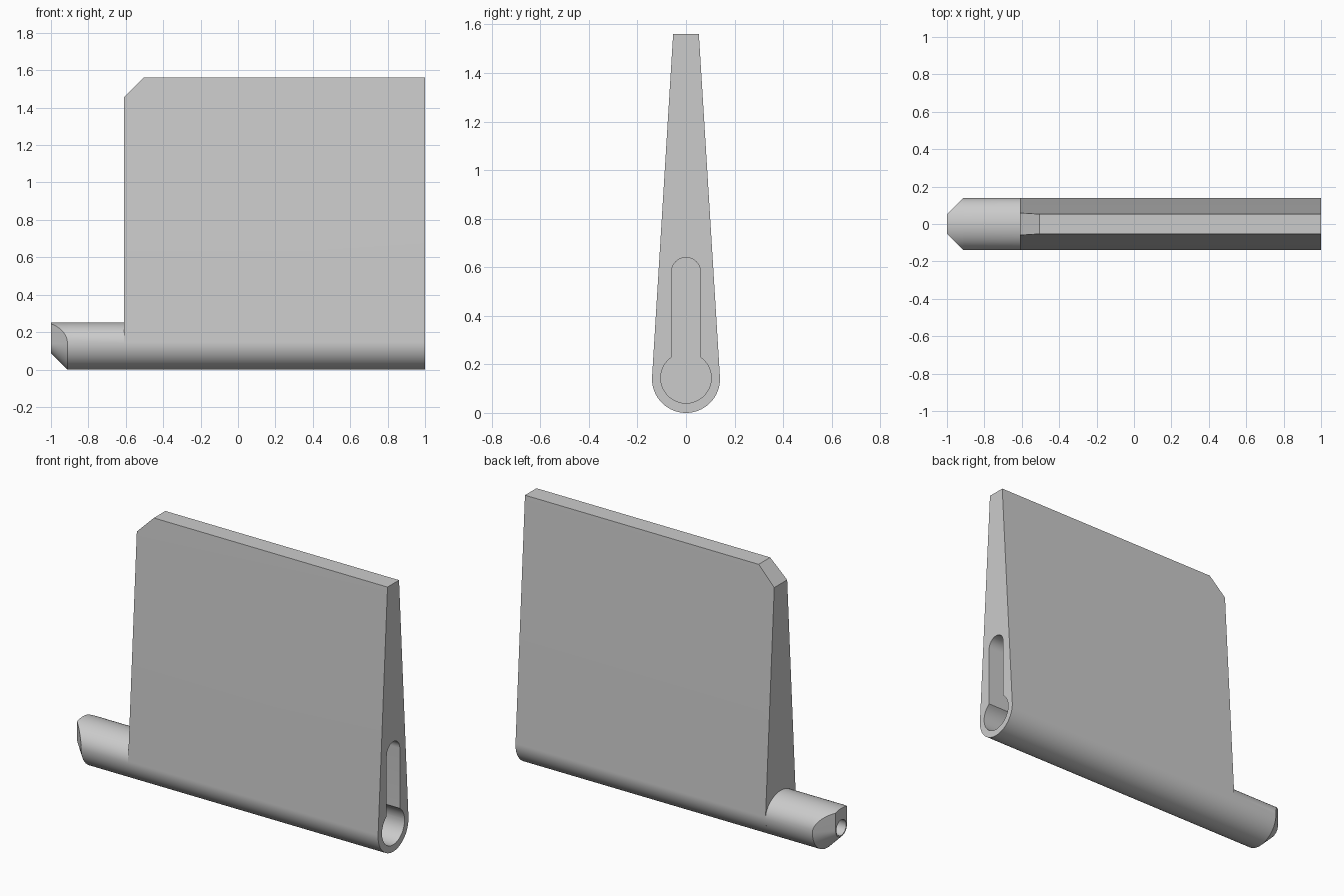
import bpy, bmesh, math
from mathutils import Vector

if "Cube" in bpy.data.objects:
    bpy.data.objects.remove(bpy.data.objects["Cube"])

R = 0.14            # radius of the rounded lower edge
TOP = 1.56
X0, X1 = -0.61, 1.0  # blade ends
grey = bpy.data.materials.new("light grey")
grey.diffuse_color = (0.6, 0.6, 0.6, 1)
grey.use_nodes = True
grey.node_tree.nodes["Principled BSDF"].inputs["Base Color"].default_value = grey.diffuse_color


def arc(r, cz, a0, a1, n):
    """Points (y, z) on an arc, angles in degrees."""
    return [(r * math.cos(math.radians(a0 + (a1 - a0) * i / n)),
             cz + r * math.sin(math.radians(a0 + (a1 - a0) * i / n))) for i in range(n + 1)]


def make_object(name, bm):
    bmesh.ops.recalc_face_normals(bm, faces=bm.faces[:])
    mesh = bpy.data.meshes.new(name)
    bm.to_mesh(mesh)
    bm.free()
    mesh.materials.append(grey)
    ob = bpy.data.objects.new(name, mesh)
    bpy.context.collection.objects.link(ob)
    return ob


def loft(rings):
    """Closed solid through (x, profile) rings with equal point counts."""
    bm = bmesh.new()
    vs = [[bm.verts.new((x, y, z)) for y, z in prof] for x, prof in rings]
    n = len(vs[0])
    for a, b in zip(vs, vs[1:]):
        for i in range(n):
            j = (i + 1) % n
            bm.faces.new((a[i], a[j], b[j], b[i]))
    bm.faces.new(vs[0])
    bm.faces.new(vs[-1])
    bmesh.ops.remove_doubles(bm, verts=bm.verts[:], dist=1e-5)
    return bm


def activate(ob):
    bpy.ops.object.select_all(action='DESELECT')
    ob.select_set(True)
    bpy.context.view_layer.objects.active = ob


def cut(ob, cutter):
    cutter.hide_render = True
    activate(ob)
    mod = ob.modifiers.new("cut", 'BOOLEAN')
    mod.operation, mod.solver, mod.object = 'DIFFERENCE', 'EXACT', cutter
    bpy.ops.object.modifier_apply(modifier=mod.name)
    bpy.data.objects.remove(cutter)


def smooth(ob):
    activate(ob)
    bpy.ops.object.shade_smooth_by_angle(angle=math.radians(30))


# Tapered blade with rounded lower edge
tilt = 3.5
profile = [(-0.053, TOP)] + arc(R, R, 180 - tilt, 360 + tilt, 48) + [(0.053, TOP)]
bm = loft([(X0, profile), (X1, profile)])
# Clipped upper corner
res = bmesh.ops.bisect_plane(bm, geom=bm.verts[:] + bm.edges[:] + bm.faces[:],
                             plane_co=Vector((X0, 0, 1.455)),
                             plane_no=Vector((-1, 0, 1)), clear_outer=True)
bmesh.ops.holes_fill(bm, edges=[e for e in res["geom_cut"] if isinstance(e, bmesh.types.BMEdge)])
blade = make_object("blade", bm)

# Keyhole socket: round bore joined to an upright slot
half, bore, cz = 0.06, 0.104, 0.144
a = math.degrees(math.acos(half / bore))
keyhole = arc(bore, cz, 180 - a, 360 + a, 40) + arc(half, 0.58, 0, 180, 20)
cut(blade, make_object("keyhole_cutter", loft([(-0.4, keyhole), (1.1, keyhole)])))
smooth(blade)


# Pivot stub with tapered end: round below, flat cheeks above
def stub_section(r, n=24):
    lower = arc(r, R, 180, 360, n)
    upper = []
    for i in range(n + 1):
        y = r * math.cos(math.pi * i / n)
        upper.append((y, R + 0.112 * math.sqrt(max(0, 1 - (y / R) ** 2))))
    return lower + upper


radii = [0.052 + (R - 0.052) * math.sin(math.pi / 2 * i / 12) for i in range(13)]
rings = [(-1.0 + (r - 0.052), stub_section(r)) for r in radii] + [(X0, stub_section(R))]
stub = make_object("pivot_stub", loft(rings))

# Small pin hole in the stub end
hole = arc(0.045, R, 0, 352.5, 47)
cut(stub, make_object("pin_hole_cutter", loft([(-1.1, hole), (-0.75, hole)])))
smooth(stub)
